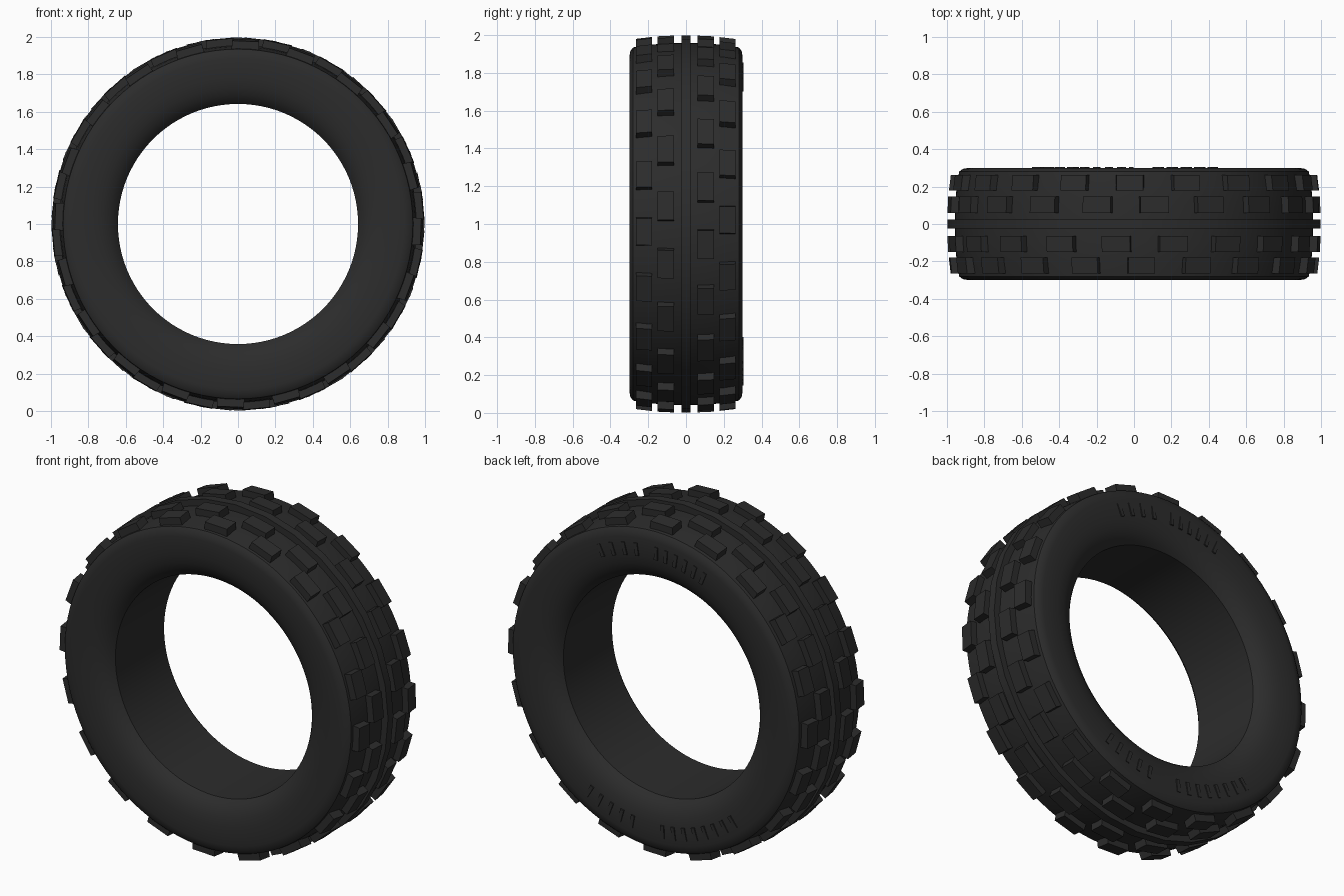
import bpy, bmesh, math
from mathutils import Vector, Matrix

if "Cube" in bpy.data.objects:
    bpy.data.objects.remove(bpy.data.objects["Cube"])

rubber = bpy.data.materials.new("dark_rubber")
rubber.use_nodes = True
rubber.diffuse_color = (0.025, 0.025, 0.025, 1)
rubber.node_tree.nodes["Principled BSDF"].inputs["Base Color"].default_value = rubber.diffuse_color
rubber.node_tree.nodes["Principled BSDF"].inputs["Roughness"].default_value = 0.8


def finish(bm, name, smooth=False):
    """Turn a bmesh into an object whose axle sits at z = 1."""
    bmesh.ops.recalc_face_normals(bm, faces=bm.faces)
    mesh = bpy.data.meshes.new(name)
    bm.to_mesh(mesh)
    bm.free()
    mesh.materials.append(rubber)
    ob = bpy.data.objects.new(name, mesh)
    bpy.context.collection.objects.link(ob)
    ob.location.z = 1
    if smooth:
        bpy.ops.object.select_all(action='DESELECT')
        ob.select_set(True)
        bpy.context.view_layer.objects.active = ob
        bpy.ops.object.shade_smooth_by_angle(angle=math.radians(30))
    return ob


def ring(name, profile, steps):
    """Spin a closed (radius, y) profile around the axle."""
    bm = bmesh.new()
    verts = [bm.verts.new((0, y, r)) for r, y in profile]
    edges = [bm.edges.new((a, b)) for a, b in zip(verts, verts[1:] + verts[:1])]
    bmesh.ops.spin(bm, geom=verts + edges, cent=(0, 0, 0), axis=(0, 1, 0),
                   angle=2 * math.pi, steps=steps)
    bmesh.ops.remove_doubles(bm, verts=bm.verts, dist=0.0001)
    return finish(bm, name, True)


def add_block(bm, degrees, length, y0, y1, base, top0, top1, taper):
    """Box standing on the tread; degrees run from +x towards +z."""
    turn = Matrix.Rotation(math.radians(90 - degrees), 4, 'Y')
    made = bmesh.ops.create_cube(bm, size=1)["verts"]
    for v in made:
        x, y = v.co.x * length, (y0 if v.co.y < 0 else y1)
        z = base
        if v.co.z > 0:
            x *= taper
            z = top0 if v.co.y < 0 else top1
        v.co = turn @ Vector((x, y, z))


# Tyre carcass: rounded sidewalls, sharp inner rim, gently crowned tread
half = [(0.642, 0.227), (0.66, 0.249), (0.69, 0.271), (0.73, 0.288), (0.78, 0.297),
        (0.83, 0.30), (0.885, 0.30), (0.915, 0.295), (0.935, 0.28), (0.948, 0.2),
        (0.957, 0.1)]
ring("tyre_body", half + [(r, -y) for r, y in reversed(half)], 96)

# Raised rib round the middle of the tread
ring("centre_rib", [(0.94, -0.025), (0.998, -0.025), (0.998, 0.025), (0.94, 0.025)], 32)

# Four staggered rows of tread blocks: name, first angle, length, y range, top radii
rows = [("front_outer_blocks", -2.4, 0.15, -0.265, -0.18, 0.978, 0.988),
        ("front_inner_blocks", 5.6, 0.16, -0.15, -0.063, 0.991, 0.995),
        ("back_inner_blocks", 11.6, 0.16, 0.06, 0.147, 0.995, 0.991),
        ("back_outer_blocks", 1.3, 0.15, 0.178, 0.262, 0.988, 0.978)]
for name, start, length, y0, y1, top0, top1 in rows:
    bm = bmesh.new()
    for i in range(20):
        add_block(bm, start + i * 18, length, y0, y1, 0.92, top0, top1, 0.95)
    finish(bm, name)

# Plain raised grip bars on the back sidewall, in four groups: start, end, count
bm = bmesh.new()
for start, end, count in [(67, 89, 6), (98, 115, 4), (239, 260, 5), (274, 309, 8)]:
    for i in range(count):
        angle = start + (end - start) * i / (count - 1)
        add_block(bm, 180 - angle if start < 180 else 540 - angle,
                  0.022, 0.285, 0.305, 0.78, 0.855, 0.855, 1)
finish(bm, "sidewall_bars")
